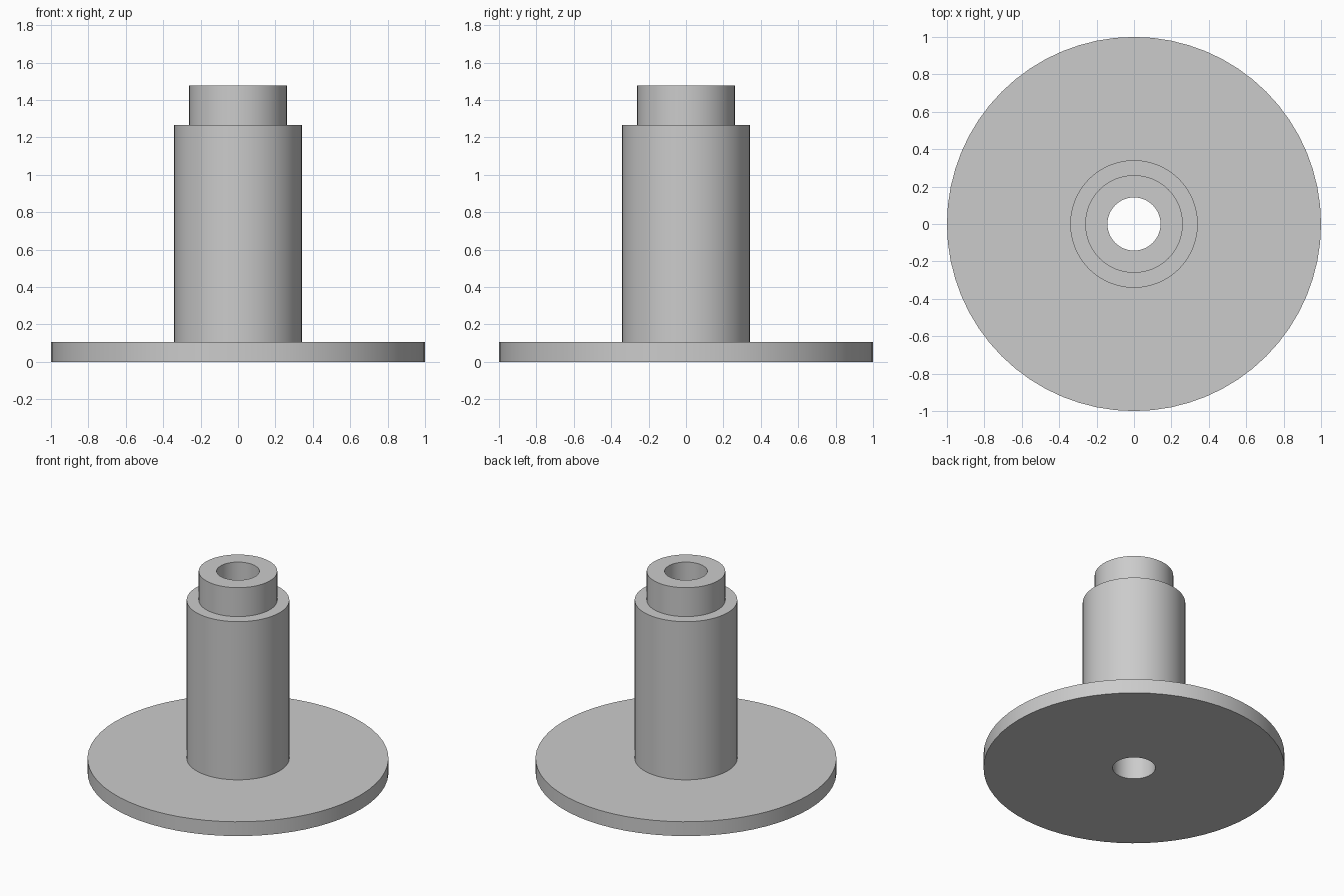
import bpy
import bmesh
import math
from mathutils import Matrix, Vector

cube = bpy.data.objects.get("Cube")
if cube:
    bpy.data.objects.remove(cube, do_unlink=True)

SEGMENTS = 64
BORE, NECK, BARREL, FLANGE = 0.142, 0.261, 0.341, 1.0
FLANGE_TOP, SHOULDER, TOP = 0.105, 1.265, 1.477

# Plain grey metal
grey = bpy.data.materials.new("grey metal")
grey.use_nodes = True
colour = (0.6, 0.6, 0.6, 1)
grey.diffuse_color = colour
grey.node_tree.nodes["Principled BSDF"].inputs["Base Color"].default_value = colour


def lathe(name, profile, material):
    """Turn a closed (radius, height) profile around the z axis."""
    bm = bmesh.new()
    rings = []
    for radius, height in profile:
        ring = []
        for i in range(SEGMENTS):
            turn = Matrix.Rotation(math.tau * i / SEGMENTS, 3, "Z")
            ring.append(bm.verts.new(turn @ Vector((radius, 0, height))))
        rings.append(ring)
    for k, lower in enumerate(rings):
        upper = rings[(k + 1) % len(rings)]
        for i in range(SEGMENTS):
            j = (i + 1) % SEGMENTS
            bm.faces.new((lower[i], lower[j], upper[j], upper[i]))
    bmesh.ops.recalc_face_normals(bm, faces=bm.faces)
    mesh = bpy.data.meshes.new(name)
    bm.to_mesh(mesh)
    bm.free()
    mesh.materials.append(material)
    obj = bpy.data.objects.new(name, mesh)
    bpy.context.collection.objects.link(obj)
    bpy.ops.object.select_all(action="DESELECT")
    obj.select_set(True)
    bpy.context.view_layer.objects.active = obj
    bpy.ops.object.shade_smooth_by_angle(angle=math.radians(30))
    return obj


# Flange, barrel, stepped neck and through bore turned as one solid
lathe("flanged_bushing", [
    (BORE, 0),
    (FLANGE, 0),
    (FLANGE, FLANGE_TOP),
    (BARREL, FLANGE_TOP),
    (BARREL, SHOULDER),
    (NECK, SHOULDER),
    (NECK, TOP),
    (BORE, TOP),
], grey)
